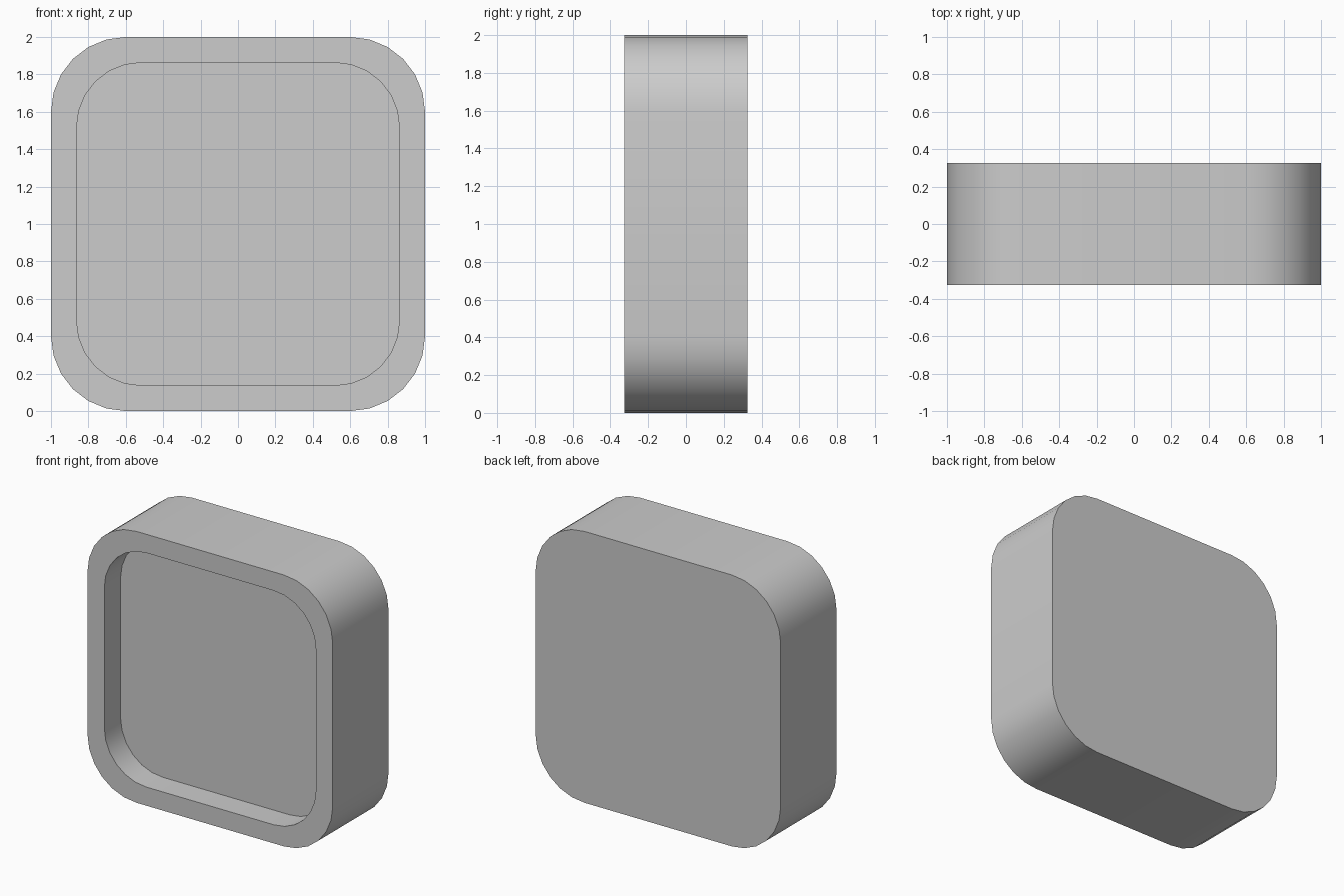
import bpy, bmesh, math

if "Cube" in bpy.data.objects:
    bpy.data.objects.remove(bpy.data.objects["Cube"])

HALF_DEPTH = 0.325
RECESS = 0.19


def rounded_square(half, radius, segs=6):
    """Outline in x/z, centred on z = 1."""
    pts = []
    for k, (sx, sz) in enumerate([(1, 1), (-1, 1), (-1, -1), (1, -1)]):
        for i in range(segs + 1):
            a = math.radians(90 * k + 90 * i / segs)
            pts.append((sx * (half - radius) + radius * math.cos(a),
                        1 + sz * (half - radius) + radius * math.sin(a)))
    return pts


bm = bmesh.new()


def ring(outline, y):
    return [bm.verts.new((x, y, z)) for x, z in outline]


def bridge(a, b):
    n = len(a)
    for i in range(n):
        j = (i + 1) % n
        bm.faces.new((a[i], a[j], b[j], b[i]))


# Body: back panel, outer wall, front rim, recess wall and recess floor
outer = rounded_square(1.0, 0.4)
inner = rounded_square(0.863, 0.345)
rings = [ring(outer, HALF_DEPTH), ring(outer, -HALF_DEPTH),
         ring(inner, -HALF_DEPTH), ring(inner, -HALF_DEPTH + RECESS)]
for a, b in zip(rings, rings[1:]):
    bridge(a, b)
bm.faces.new(rings[0])
bm.faces.new(rings[-1])
bmesh.ops.recalc_face_normals(bm, faces=bm.faces[:])

mesh = bpy.data.meshes.new("recessed_block")
bm.to_mesh(mesh)
bm.free()
block = bpy.data.objects.new("recessed_block", mesh)
bpy.context.collection.objects.link(block)

# Single grey colour
grey = bpy.data.materials.new("light_grey")
grey.diffuse_color = (0.604, 0.604, 0.604, 1)
grey.use_nodes = True
grey.node_tree.nodes["Principled BSDF"].inputs["Base Color"].default_value = grey.diffuse_color
mesh.materials.append(grey)

# Smooth corners, crisp rims
bpy.context.view_layer.objects.active = block
block.select_set(True)
bpy.ops.object.shade_smooth_by_angle(angle=math.radians(30))
